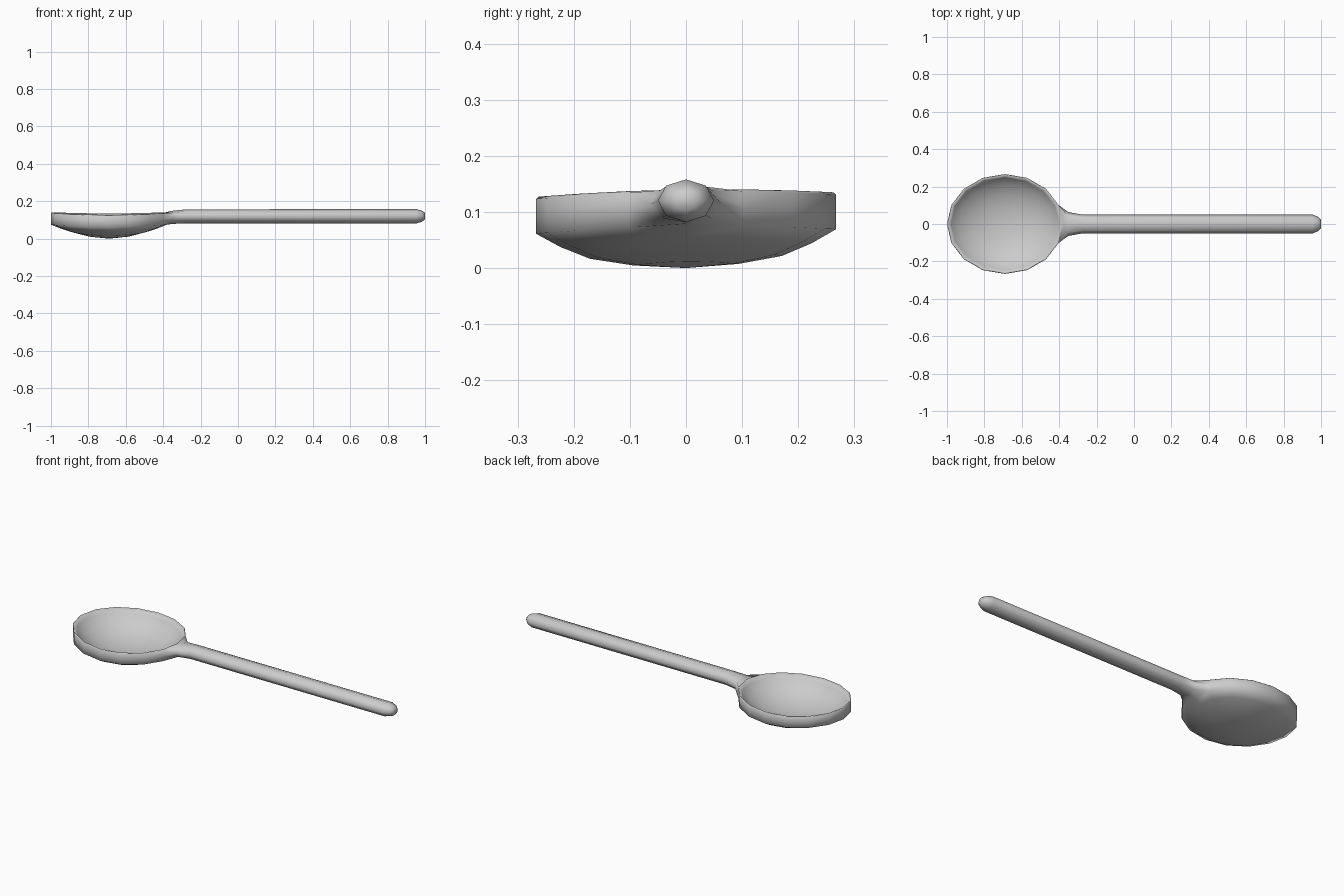
import bpy, bmesh
from math import cos, sin, tau

if "Cube" in bpy.data.objects:
    bpy.data.objects.remove(bpy.data.objects["Cube"])

SEG = 16
CX, RX, RY = -0.69, 0.31, 0.267
bm = bmesh.new()


def bowl_ring(scale, z, end_lift=0.0, tilt=0.015):
    """Elliptical ring of the bowl; end_lift raises its x ends, tilt leans it sideways."""
    ring = []
    for i in range(SEG):
        c, s = cos(tau * i / SEG), sin(tau * i / SEG)
        y = RY * scale * s
        ring.append(bm.verts.new((CX + RX * scale * c, y,
                                  z + end_lift * c * c + tilt * y)))
    return ring


def bridge(a, b, skip=()):
    n = len(a)
    for i in range(n):
        if i not in skip:
            bm.faces.new((a[i], a[(i + 1) % n], b[(i + 1) % n], b[i]))


def fan(ring, centre):
    c = bm.verts.new(centre)
    for i in range(len(ring)):
        bm.faces.new((ring[i], ring[(i + 1) % len(ring)], c))


# bowl: from the underside, up the wall, over the rim and into the dish
profile = [(0.35, 0.006, 0.006), (0.64, 0.019, 0.016), (0.84, 0.041, 0.014),
           (1.0, 0.065, 0.010), (1.0, 0.098, 0.008), (1.0, 0.127, 0.010),
           (0.985, 0.131, 0.009), (0.93, 0.107, 0.010), (0.80, 0.074, 0.010),
           (0.60, 0.043, 0.006), (0.32, 0.021, 0.003)]
rings = [bowl_ring(*p) for p in profile]
fan(rings[0], (CX, 0, 0.0))
fan(rings[-1], (CX, 0, 0.015))
LOW, MID, TOP = 3, 4, 5
for k in range(len(rings) - 1):
    # leave the wall open where the handle joins
    bridge(rings[k], rings[k + 1], (0, SEG - 1) if k in (LOW, MID) else ())
opening = rings[MID][0]
bm.verts.remove(opening)

# handle: eight-sided loft starting from the opening in the wall
low, mid, top = rings[LOW], rings[MID], rings[TOP]
last = [mid[1], top[1], top[0], top[-1], mid[-1], low[-1], low[0], low[1]]
sections = [(-0.352, 0.064, 0.035, 0.114), (-0.275, 0.050, 0.0375, 0.1195),
            (0.955, 0.050, 0.038, 0.120), (0.985, 0.038, 0.029, 0.120),
            (1.0, 0.021, 0.017, 0.121)]
for x, ry, rz, zc in sections:
    ring = [bm.verts.new((x, ry * cos(tau * i / 8), zc + rz * sin(tau * i / 8)))
            for i in range(8)]
    bridge(last, ring)
    last = ring
bm.faces.new(last)

bmesh.ops.recalc_face_normals(bm, faces=bm.faces[:])
mesh = bpy.data.meshes.new("spoon")
bm.to_mesh(mesh)
bm.free()
spoon = bpy.data.objects.new("spoon", mesh)
bpy.context.collection.objects.link(spoon)
bpy.context.view_layer.objects.active = spoon
spoon.select_set(True)
bpy.ops.object.shade_smooth()
